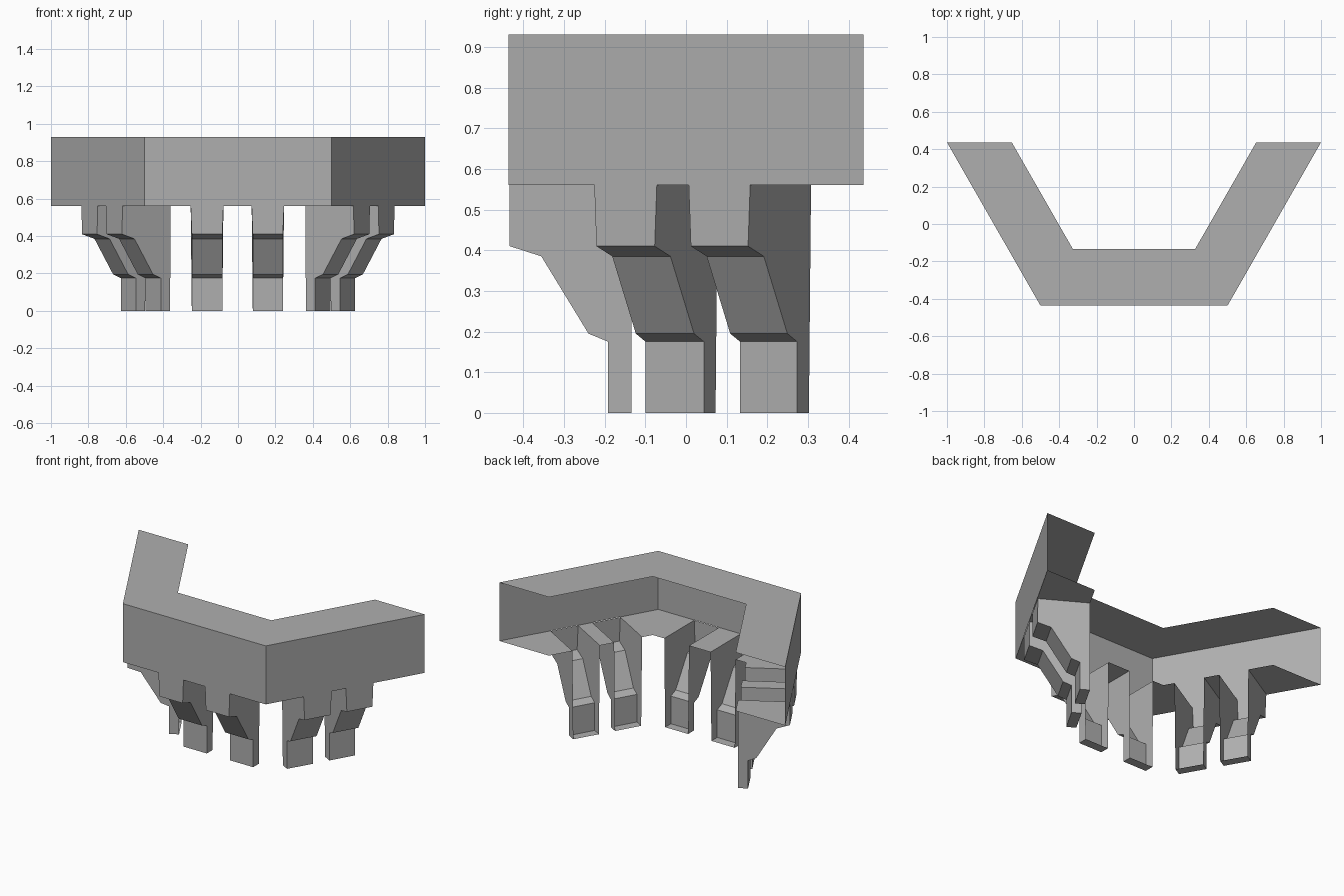
import bpy
from math import radians
from mathutils import Matrix, Vector

if "Cube" in bpy.data.objects:
    bpy.data.objects.remove(bpy.data.objects["Cube"])

OUT, INN = -0.433, -0.133          # outer wall and open inner edge (local y)
Z0, Z1 = 0.56, 0.93                # underside and top of the parapet
HO, HI = 0.5, 0.327                # half lengths at outer and inner edge
CENTRE = Vector((0, 0.433, 0))     # centre of the half hexagon

stone = bpy.data.materials.new("dark_stone")
stone.diffuse_color = (0.43, 0.43, 0.43, 1)
stone.use_nodes = True
stone.node_tree.nodes["Principled BSDF"].inputs["Base Color"].default_value = stone.diffuse_color


def make(name, verts, faces, matrix):
    me = bpy.data.meshes.new(name)
    me.from_pydata([matrix @ Vector(v) for v in verts], [], faces)
    me.update()
    me.materials.append(stone)
    ob = bpy.data.objects.new(name, me)
    bpy.context.collection.objects.link(ob)
    return ob


def parapet(name, slots, m):
    # top plate and outer wall; inner side and ends are open
    v = [(-HO, OUT, Z0), (HO, OUT, Z0), (HO, OUT, Z1), (-HO, OUT, Z1),
         (HI, INN, Z1), (-HI, INN, Z1)]
    make(name + "_parapet", v, [(0, 1, 2, 3), (3, 2, 4, 5)], m)
    # floor strips between the brackets
    fronts = [-HO] + [x for s in slots for x in s] + [HO]
    backs = [-HI] + fronts[1:-1] + [HI]
    v, f = [], []
    for i in range(0, len(fronts), 2):
        n = len(v)
        v += [(fronts[i], OUT, Z0), (backs[i], INN, Z0),
              (backs[i + 1], INN, Z0), (fronts[i + 1], OUT, Z0)]
        f.append((n, n + 1, n + 2, n + 3))
    make(name + "_floor", v, f, m)


# stepped bracket outline (y, z), from top outer edge to foot and back up,
# set back a hair from the parapet wall
FACE = OUT + 0.003
PROFILE = [(FACE, Z0), (FACE, 0.41), (-0.353, 0.385), (-0.238, 0.195),
           (-0.19, 0.175), (-0.19, 0), (INN, 0), (INN, Z0)]


def bracket(name, slot, m):
    # hollow shell, open at the back and top
    v, n = [], len(PROFILE)
    for side in (0, 1):
        for y, z in PROFILE:
            taper = 0 if z == Z0 else 0.006
            v.append((slot[side] + (-taper if side else taper), y, z))
    f = [(i, i + 1, n + i + 1, n + i) for i in range(n - 2)]
    f += [tuple(range(n))[::-1], tuple(range(n, 2 * n))]
    make(name, v, f, m)


front_slots = [(-0.253, -0.078), (0.073, 0.246)]
wing_slots = [(-0.260, -0.084), (0.006, 0.179)]
mirrored = [(-b, -a) for a, b in reversed(wing_slots)]

# three equal sides of a hexagon
for name, angle, slots in (("front", 0, front_slots),
                           ("right", 60, wing_slots),
                           ("left", -60, mirrored)):
    m = (Matrix.Diagonal((1, 1.008, 1, 1)) @ Matrix.Translation(CENTRE)
         @ Matrix.Rotation(radians(angle), 4, 'Z') @ Matrix.Translation(-CENTRE))
    parapet(name, slots, m)
    for i, slot in enumerate(slots):
        bracket(f"{name}_bracket_{i + 1}", slot, m)
